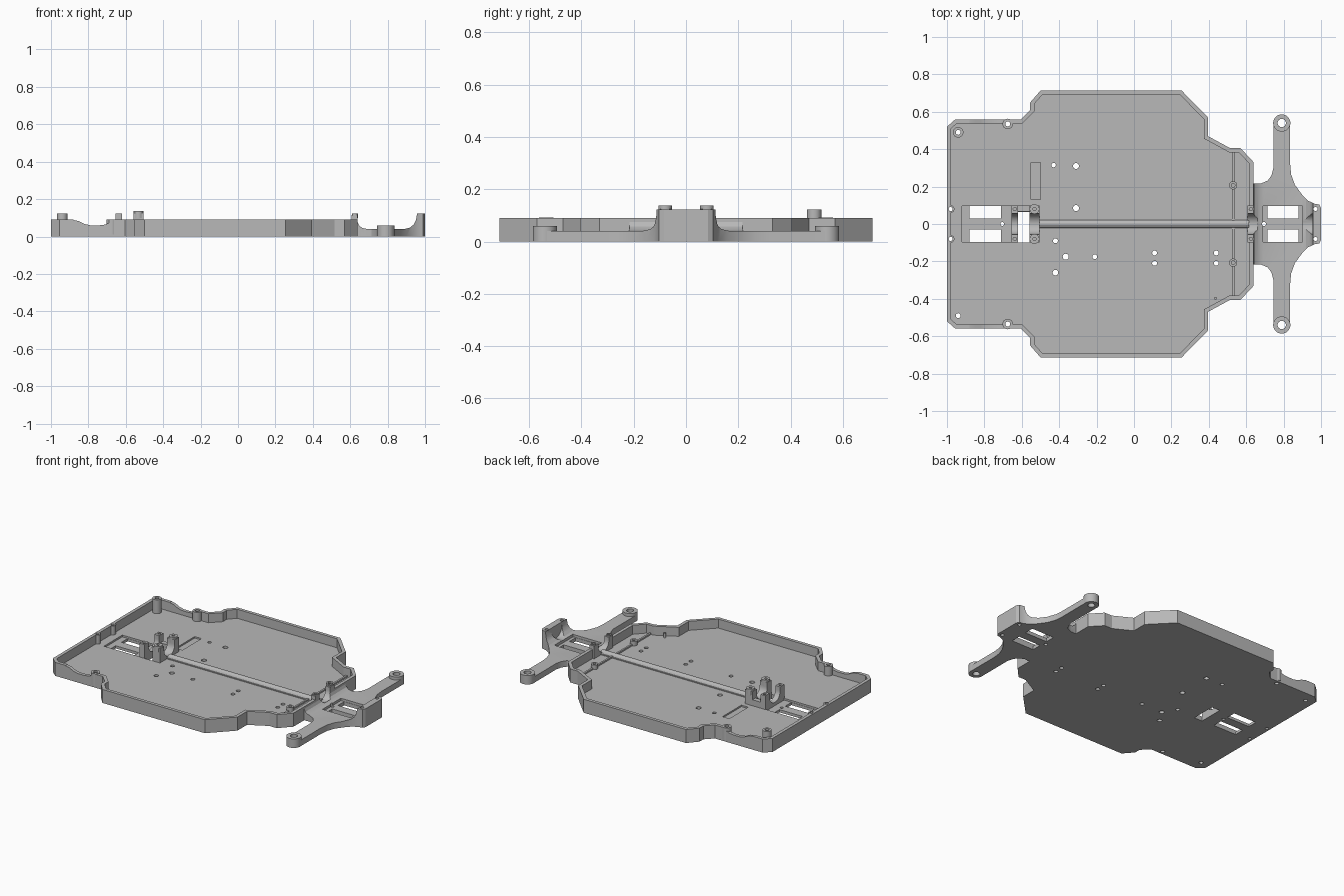
import bpy, bmesh, math
from mathutils import Vector

cube = bpy.data.objects.get("Cube")
if cube:
    bpy.data.objects.remove(cube)

grey = bpy.data.materials.new("plastic grey")
grey.use_nodes = True
grey.diffuse_color = (0.48, 0.48, 0.48, 1)
grey.node_tree.nodes["Principled BSDF"].inputs["Base Color"].default_value = (0.48, 0.48, 0.48, 1)

FLOOR, WALL, RIM = 0.03, 0.09, 0.022


# ---------- helpers ----------
def finish(name, bm):
    bmesh.ops.recalc_face_normals(bm, faces=bm.faces)
    mesh = bpy.data.meshes.new(name)
    bm.to_mesh(mesh)
    bm.free()
    mesh.materials.append(grey)
    obj = bpy.data.objects.new(name, mesh)
    bpy.context.collection.objects.link(obj)
    return obj


def add_prism(bm, pts, lo, hi, axis="z"):
    """Extrude a 2D outline; axis x uses (y, z), y uses (x, z), z uses (x, y)."""
    place = {"x": lambda a, b, h: (h, a, b), "y": lambda a, b, h: (a, h, b),
             "z": lambda a, b, h: (a, b, h)}[axis]
    low = [bm.verts.new(place(a, b, lo)) for a, b in pts]
    high = [bm.verts.new(place(a, b, hi)) for a, b in pts]
    bm.faces.new(low)
    bm.faces.new(high)
    for i in range(len(pts)):
        j = (i + 1) % len(pts)
        bm.faces.new((low[i], low[j], high[j], high[i]))


def circle(cx, cy, r, n=24):
    return [(cx + r * math.cos(math.tau * i / n), cy + r * math.sin(math.tau * i / n)) for i in range(n)]


def rect(x0, x1, y0, y1):
    return [(x0, y0), (x1, y0), (x1, y1), (x0, y1)]


def solid(name, *prisms):
    bm = bmesh.new()
    for p in prisms:
        add_prism(bm, *p)
    return finish(name, bm)


def mirrored(half):
    return half + [(x, -y) for x, y in reversed(half)]


def inset(pts, d):
    """Move every edge of a counter-clockwise outline inwards by d."""
    out = []
    for i, p in enumerate(pts):
        p = Vector(p)
        a = (p - Vector(pts[i - 1])).normalized()
        b = (Vector(pts[(i + 1) % len(pts)]) - p).normalized()
        na, nb = Vector((-a.y, a.x)), Vector((-b.y, b.x))
        out.append(tuple(p + (na + nb) * d / (1 + na.dot(nb))))
    return out


def boolean(obj, tool, operation="DIFFERENCE"):
    mod = obj.modifiers.new("cut", "BOOLEAN")
    mod.operation, mod.solver, mod.object = operation, "EXACT", tool
    bpy.context.view_layer.objects.active = obj
    bpy.ops.object.modifier_apply(modifier=mod.name)


# ---------- cutters ----------
holes = [(-.43, .315, .012), (-.31, .31, .016), (-.31, .085, .016), (-.42, -.09, .013),
         (-.365, -.175, .016), (-.21, -.175, .013), (-.42, -.26, .015), (-.94, -.49, .013),
         (-.94, .49, .013), (-.705, 0, .01), (.695, 0, .011)]
holes += [(x, y, .013) for x in (.11, .44) for y in (-.155, -.21)]
for s in (1, -1):
    holes += [(-.675, s * .535, .013), (-.98, s * .08, .011), (.79, s * .54, .022), (.97, s * .08, .011)]
through_holes = solid("hole_cutter", *[(circle(*h), -.1, .3) for h in holes])

windows = [(rect(-.62, -.56, -.1, .065), -.1, .032)]
for x0, x1 in ((-.88, -.71), (.715, .88)):
    for y0 in (-.095, .03):
        windows.append((rect(x0, x1, y0, y0 + .065), -.1, .2))
window_cutter = solid("window_cutter", *windows)

pockets = solid("pocket_cutter",
                (rect(-.92, -.655, -.097, .097), .018, .2),
                (rect(.69, .9, -.097, .097), .024, .06),
                (rect(-.55, -.5, .13, .33), .02, .06))

# U-shaped bearing seats, open at the top
seat = [(.055, .2), (-.055, .2)] + [(-.055 * math.cos(math.pi * i / 16), .095 - .055 * math.sin(math.pi * i / 16))
                                   for i in range(17)]
seat_cutter = solid("seat_cutter", (seat, -.67, -.5, "x"), (seat, .6, .66, "x"), (seat, .89, .955, "x"))

# ---------- tray ----------
outline = mirrored([(.64, .33), (.57, .405), (.515, .405), (.395, .47), (.395, .57), (.255, .713),
                    (-.5, .713), (-.555, .65), (-.555, .61), (-.605, .56), (-.955, .56), (-1, .52)])
tray = solid("tray", (outline, 0, WALL))
cavity = solid("cavity_cutter", (inset(outline, RIM), FLOOR, .3))
dip = [(-.88, .2), (-.88, .088), (-.85, .082), (-.82, .067), (-.79, .06), (-.74, .06),
       (-.71, .064), (-.69, .072), (-.69, .2)]
dips = solid("dip_cutter", (dip, .5, .6, "y"), (dip, -.6, -.5, "y"))

# ---------- nose with suspension arms ----------
plan = mirrored([(1, .085), (.99, .104), (.965, .108), (.93, .125), (.9, .155), (.86, .21), (.84, .265),
                 (.835, .32), (.835, .54), (.745, .54), (.745, .3), (.735, .26), (.715, .232),
                 (.68, .217), (.62, .217)])
nose = solid("nose_and_arms", (plan, 0, .2))
profile = [(.6, -.01), (1.1, -.01), (1.1, .122), (.957, .122), (.952, .09), (.94, .065), (.92, .048), (.89, .04),
           (.69, .04), (.665, .046), (.648, .058), (.64, .075), (.6, .075)]
nose_profile = solid("nose_profile", (profile, -.8, .8, "y"))
boolean(nose, nose_profile, "INTERSECT")

# ---------- bulkheads and bosses ----------
rear_bulkhead = solid("rear_bulkhead", (rect(-.56, -.505, -.1, .1), .01, .125))
rear_posts = solid("rear_posts", (rect(-.655, -.62, -.1, .1), .01, .122))
front_bulkhead = solid("front_bulkhead", (rect(.607, .64, -.1, .1), .01, .115))
bulkheads = [rear_bulkhead, rear_posts, front_bulkhead]
side_block = solid("side_block", (rect(-.62, -.56, .068, .1), .01, .07))

bosses = [solid("corner_boss", (circle(-.94, .49, .028), .01, .122))]
for side, s in (("left", 1), ("right", -1)):
    bosses += [solid(side + "_wall_boss", (circle(-.675, s * .535, .028), .01, .092)),
               solid(side + "_rear_boss", (circle(-.98, s * .08, .02), .01, WALL)),
               solid(side + "_arm_boss", (circle(.79, s * .54, .046, 40), 0, .06))]
    cap = solid(side + "_bulkhead_caps", (circle(-.532, s * .08, .026), .1, .137),
                (circle(.625, s * .08, .016), .1, .122))
    sockets = solid(side + "_socket_cutter", *[(circle(x, s * .08, .009), .08, .2) for x in (-.532, .625, -.637)])
    for obj in bulkheads + [cap]:
        boolean(obj, sockets)
    bpy.data.objects.remove(sockets)
    stud = solid(side + "_stud", (circle(.53, s * .207, .022), .01, .06))
    socket = solid("stud_cutter", (circle(.53, s * .207, .01), .035, .2))
    boolean(stud, socket)
    bpy.data.objects.remove(socket)

# ---------- ribs ----------
solid("cross_rib", (rect(.525, .537, -.385, .385), .01, .04))
solid("locating_pin", (circle(.435, -.397, .008, 12), .01, .06))
ridge = [(-.028, .01), (.028, .01), (.028, .036), (.022, .036), (.016, .046), (.006, .052),
         (-.006, .052), (-.016, .046), (-.022, .036), (-.028, .036)]
solid("shaft_ridge", (ridge, -.505, .615, "x"))

# ---------- cut everything ----------
for tool in (cavity, dips, pockets, window_cutter, seat_cutter, through_holes):
    boolean(tray, tool)
for tool in (pockets, window_cutter, seat_cutter, through_holes):
    boolean(nose, tool)
for obj in bulkheads:
    boolean(obj, seat_cutter)
for obj in bosses:
    boolean(obj, through_holes)
for tool in (cavity, dips, pockets, window_cutter, seat_cutter, through_holes, nose_profile):
    bpy.data.objects.remove(tool)

# ---------- shading ----------
bpy.ops.object.select_all(action="DESELECT")
for obj in bpy.context.scene.objects:
    if obj.type == "MESH":
        obj.select_set(True)
        bpy.context.view_layer.objects.active = obj
bpy.ops.object.shade_smooth_by_angle(angle=math.radians(25))
